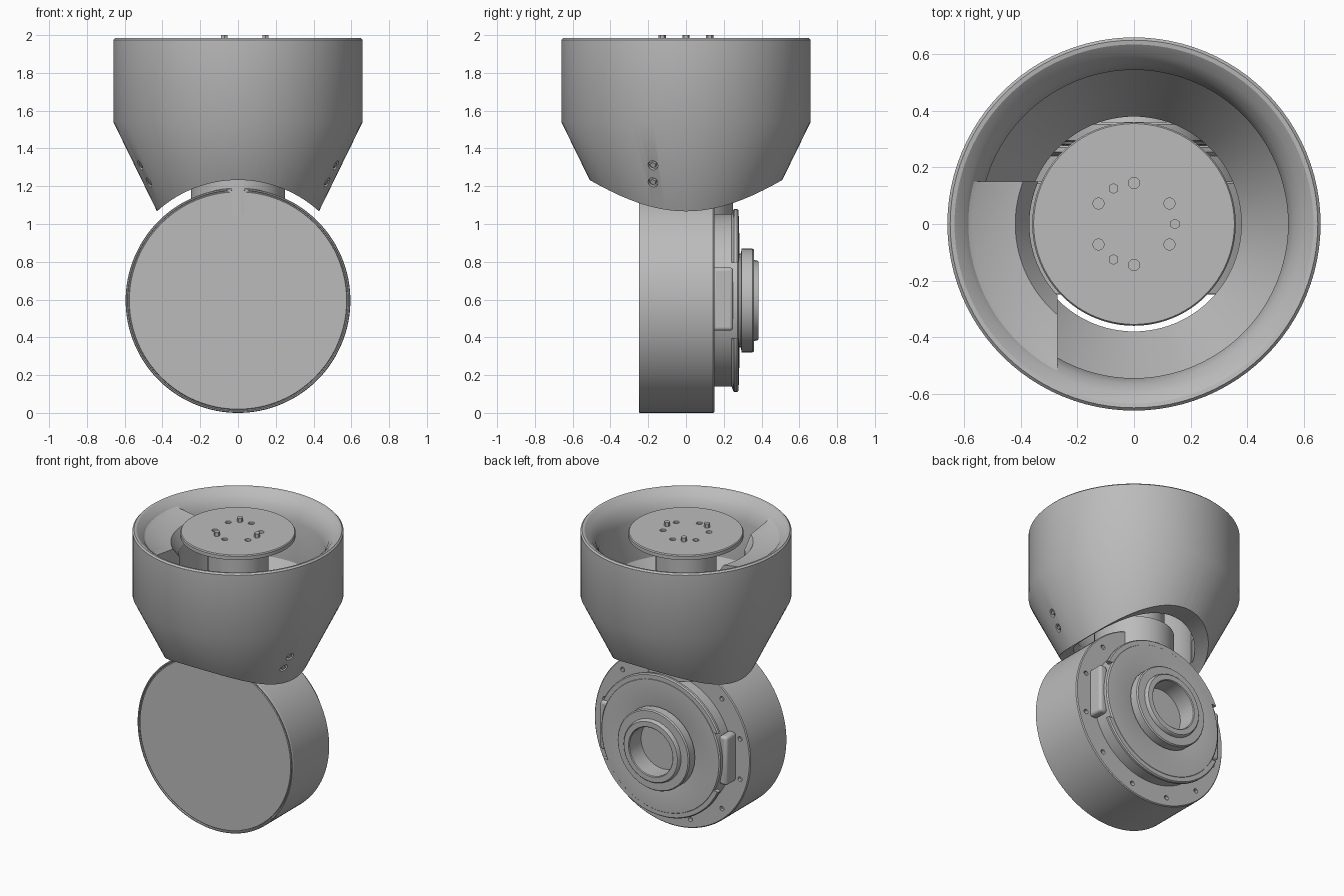
import bpy, bmesh, math
from mathutils import Matrix, Vector

old = bpy.data.objects.get("Cube")
if old:
    bpy.data.objects.remove(old, do_unlink=True)

grey = bpy.data.materials.new("neutral grey")
grey.use_nodes = True
COLOR = (0.5, 0.5, 0.5, 1)
grey.diffuse_color = COLOR
grey.node_tree.nodes["Principled BSDF"].inputs["Base Color"].default_value = COLOR

AXIS_Z = 0.595                       # height of the drum axis
TO_DRUM = Matrix.Translation((0, 0, AXIS_Z)) @ Matrix.Rotation(-math.pi / 2, 4, 'X')


def make(name, bm, matrix=Matrix()):
    bmesh.ops.transform(bm, matrix=matrix, verts=bm.verts)
    bmesh.ops.recalc_face_normals(bm, faces=bm.faces)
    mesh = bpy.data.meshes.new(name)
    bm.to_mesh(mesh)
    bm.free()
    mesh.materials.append(grey)
    ob = bpy.data.objects.new(name, mesh)
    bpy.context.collection.objects.link(ob)
    return ob


def lathe(name, profile, matrix=Matrix(), sides=96):
    """Spin a closed (radius, height) outline about z; zero radii become poles."""
    bm = bmesh.new()
    rings = []
    for r, h in profile:
        count = sides if r > 0 else 1
        rings.append([bm.verts.new((r * math.cos(math.tau * i / sides),
                                    r * math.sin(math.tau * i / sides), h)) for i in range(count)])
    for a, b in zip(rings, rings[1:] + rings[:1]):
        if len(a) == 1 and len(b) == 1:
            continue
        for i in range(sides):
            j = (i + 1) % sides
            corners = [a[i % len(a)], a[j % len(a)], b[j % len(b)], b[i % len(b)]]
            bm.faces.new(list(dict.fromkeys(corners)))
    return make(name, bm, matrix)


def pins(name, spots, radius, depth, sides=12):
    """Short cylinders, one per placement matrix, in one object."""
    bm = bmesh.new()
    for m in spots:
        bmesh.ops.create_cone(bm, cap_ends=True, segments=sides, radius1=radius,
                              radius2=radius, depth=depth, matrix=m)
    return make(name, bm)


def box(name, low, high):
    bm = bmesh.new()
    bmesh.ops.create_cube(bm, size=1)
    low, high = Vector(low), Vector(high)
    return make(name, bm, Matrix.Translation((low + high) / 2) @ Matrix.Diagonal((*(high - low), 1)))


def cut(ob, tool, operation='DIFFERENCE'):
    mod = ob.modifiers.new("cut", 'BOOLEAN')
    mod.object, mod.operation, mod.solver = tool, operation, 'EXACT'
    graph = bpy.context.evaluated_depsgraph_get()
    mesh = bpy.data.meshes.new_from_object(ob.evaluated_get(graph))
    ob.modifiers.clear()
    ob.data = mesh
    bpy.data.objects.remove(tool, do_unlink=True)


def circle_spots(radius, count, height, start=0.0, matrix=Matrix()):
    return [matrix @ Matrix.Rotation(start + math.tau * i / count, 4, 'Z')
            @ Matrix.Translation((radius, 0, height)) for i in range(count)]


def drum_clearance():
    return lathe("clearance", [(0, -1), (0.638, -1), (0.638, 1), (0, 1)], TO_DRUM, 128)


# Bowl-shaped housing with an arched underside
housing = lathe("housing", [
    (0.38, 1.0), (0.396, 1.0), (0.66, 1.54), (0.66, 1.975), (0.65, 1.985), (0.635, 1.983),
    (0.6, 1.955), (0.565, 1.91), (0.545, 1.84), (0.545, 1.56), (0.38, 1.29)])
cut(housing, drum_clearance())

# Paired screws sunk in the lower side walls
spots = []
for side in (-1, 1):
    for z in (1.31, 1.22):
        r = 0.66 - (1.54 - z) * 0.489
        x = side * math.sqrt(r * r - 0.175 ** 2)
        normal = Vector((x, -0.175, -0.489 * r))
        spots.append(Matrix.Translation((x, -0.175, z))
                     @ normal.to_track_quat('Z', 'Y').to_matrix().to_4x4())
cut(housing, pins("screw_holes", spots, 0.027, 0.04, 16))
pins("side_screws", [m @ Matrix.Translation((0, 0, -0.012)) for m in spots], 0.016, 0.02, 6)

# Solid bridge filling one corner of the bowl
bridge = lathe("inner_bridge", [(0.37, 1.0), (0.39, 1.0), (0.5, 1.3), (0.61, 1.55), (0.61, 1.955),
                                (0.57, 1.925), (0.42, 1.9), (0.37, 1.82)])
cut(bridge, box("corner", (-0.8, -0.8, 0.9), (-0.27, 0.15, 2.1)), 'INTERSECT')
cut(bridge, drum_clearance())

# Mounting plate, column and collar
plate = lathe("mounting_plate", [(0, 1.94), (0.36, 1.94), (0.36, 1.965), (0.355, 1.972), (0, 1.972)])
cut(plate, pins("plate_holes", circle_spots(0.145, 6, 1.972, math.pi / 6), 0.02, 0.03))
pins("plate_studs", circle_spots(0.145, 3, 1.975), 0.019, 0.05, 6)
lathe("column", [(0, 1.05), (0.19, 1.05), (0.19, 1.95), (0, 1.95)], sides=48)
lathe("column_collar", [(0, 1.05), (0.25, 1.05), (0.25, 1.26), (0, 1.26)], sides=48)

# Drum with a thin groove round its front cap and bolt holes on the back
drum = lathe("drum", [
    (0, -0.248), (0.575, -0.248), (0.578, -0.24), (0.583, -0.24), (0.585, -0.25), (0.591, -0.25),
    (0.595, -0.244), (0.595, 0.144), (0.589, 0.15), (0, 0.15)], TO_DRUM, 128)
cut(drum, pins("bolt_holes", circle_spots(0.535, 12, 0.15, math.pi / 12, TO_DRUM), 0.016, 0.05))

# Stepped rear cover
lathe("rear_cover", [(0, 0.14), (0.455, 0.14), (0.455, 0.272), (0.447, 0.28), (0.26, 0.284),
                     (0, 0.2)], TO_DRUM)
lip = lathe("cover_lip", [(0.44, 0.235), (0.478, 0.25), (0.485, 0.255), (0.485, 0.27),
                          (0.478, 0.278), (0.44, 0.278)], TO_DRUM)
cut(lip, box("side_gap", (-0.7, 0, AXIS_Z - 0.2), (0.7, 0.5, AXIS_Z + 0.2)))
for side, label in ((-1, "right"), (1, "left")):
    pad = box(label + "_cover_pad", (side * 0.455 - 0.03, 0.14, 0.435), (side * 0.455 + 0.03, 0.25, 0.77))
    bevel = pad.modifiers.new("round", 'BEVEL')
    bevel.width, bevel.segments = 0.018, 3

# Hub with an open bore
lathe("hub", [(0.165, 0.2), (0.25, 0.2), (0.25, 0.29), (0.275, 0.295), (0.275, 0.352),
              (0.268, 0.36), (0.215, 0.36), (0.21, 0.38), (0.205, 0.385), (0.17, 0.385),
              (0.165, 0.38)], TO_DRUM, 32)
lathe("bore_floor", [(0, 0.2), (0.17, 0.2), (0.17, 0.255), (0, 0.255)], TO_DRUM, 32)

# Smooth shading with sharp edges kept
for ob in bpy.context.view_layer.objects:
    ob.select_set(ob.type == 'MESH' and grey.name in ob.data.materials)
bpy.context.view_layer.objects.active = housing
bpy.ops.object.shade_smooth_by_angle(angle=math.radians(30))
